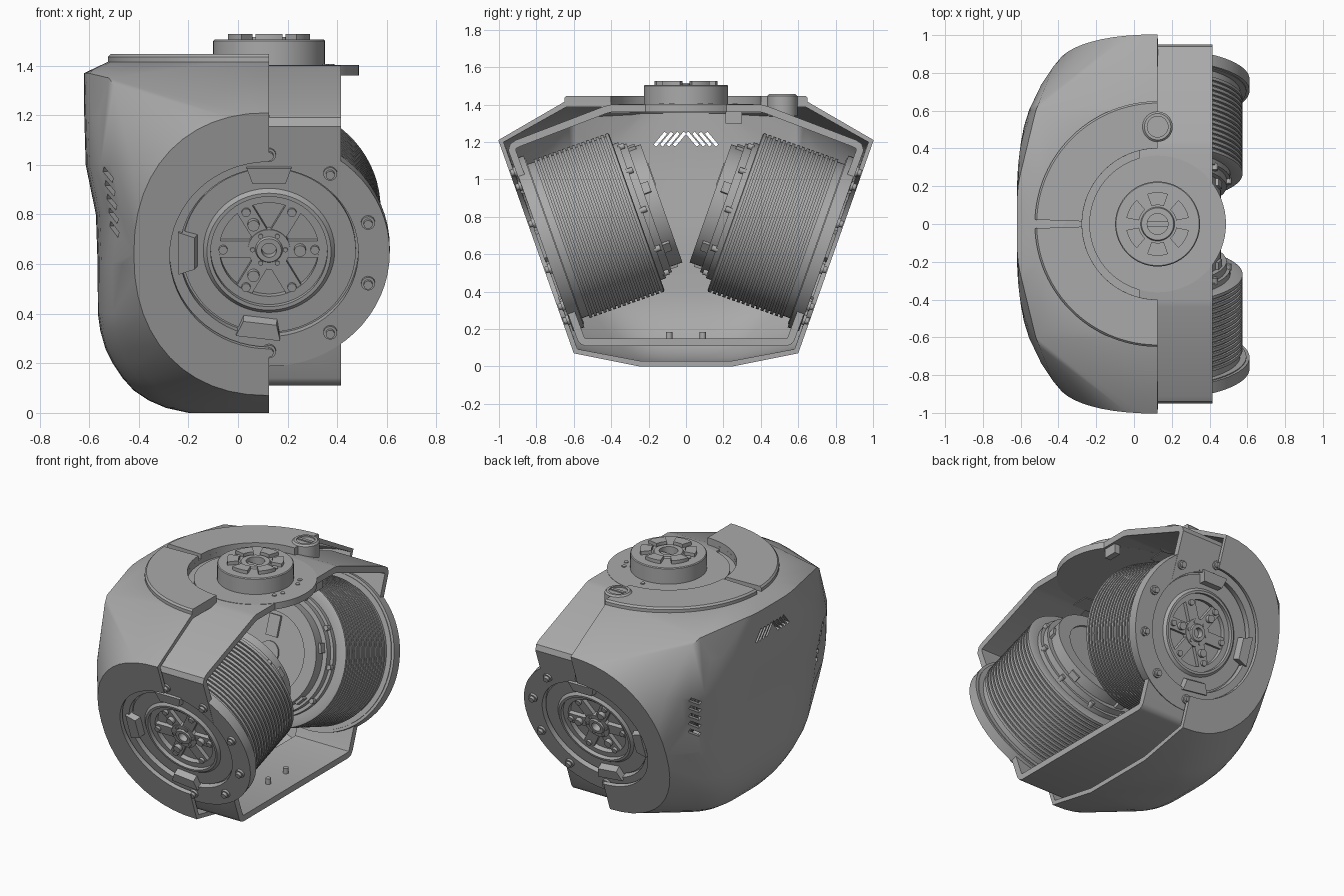
import bpy, bmesh, math
from mathutils import Matrix, Vector

if "Cube" in bpy.data.objects:
    bpy.data.objects.remove(bpy.data.objects["Cube"])

grey = bpy.data.materials.new("plain grey")
grey.use_nodes = True
grey.diffuse_color = (0.4, 0.4, 0.4, 1)
grey.node_tree.nodes["Principled BSDF"].inputs["Base Color"].default_value = (0.4, 0.4, 0.4, 1)

CX = 0.125                                   # shared axis of motors and top hub
TILT = math.atan2(0.354, 1)
Z_AXIS = Vector((0, -math.cos(TILT), -math.sin(TILT)))
X_AXIS = Vector((1, 0, 0))
SIDE = Matrix.Translation((CX, -0.8, 0.635)) @ Matrix(
    (X_AXIS, Z_AXIS.cross(X_AXIS), Z_AXIS)).transposed().to_4x4()
TOP = Matrix.Translation((CX, 0, 0))
MIRROR = Matrix.Scale(-1, 4, (0, 1, 0))


def make(name, bm, matrix=Matrix(), angle=35):
    bmesh.ops.recalc_face_normals(bm, faces=bm.faces)
    bm.transform(matrix)
    if matrix.determinant() < 0:
        bmesh.ops.reverse_faces(bm, faces=bm.faces)
    mesh = bpy.data.meshes.new(name)
    bm.to_mesh(mesh)
    bm.free()
    mesh.materials.append(grey)
    ob = bpy.data.objects.new(name, mesh)
    bpy.context.collection.objects.link(ob)
    smooth(ob, angle)
    return ob


def smooth(ob, angle=35):
    bpy.ops.object.select_all(action='DESELECT')
    ob.select_set(True)
    bpy.context.view_layer.objects.active = ob
    bpy.ops.object.shade_smooth_by_angle(angle=math.radians(angle))


def lathe(profile, sweep=360, start=0, steps=64):
    """Closed (radius, height) profile turned about z."""
    bm = bmesh.new()
    rot = Matrix.Rotation(math.radians(start), 3, 'Z')
    vs = [bm.verts.new(rot @ Vector((r, 0, h))) for r, h in profile]
    es = [bm.edges.new((a, b)) for a, b in zip(vs, vs[1:] + vs[:1])]
    bmesh.ops.spin(bm, geom=vs + es, cent=(0, 0, 0), axis=(0, 0, 1),
                   angle=math.radians(sweep), steps=steps)
    bmesh.ops.remove_doubles(bm, verts=bm.verts, dist=1e-5)
    if sweep < 360:
        bmesh.ops.holes_fill(bm, edges=[e for e in bm.edges if e.is_boundary])
    return bm


def ring(r0, r1, h0, h1, **kw):
    return lathe([(r0, h0), (r1, h0), (r1, h1), (r0, h1)], **kw)


def box(x0, x1, y0, y1, z0, z1, matrix=Matrix()):
    bm = bmesh.new()
    m = Matrix.Translation(((x0 + x1) / 2, (y0 + y1) / 2, (z0 + z1) / 2))
    bmesh.ops.create_cube(bm, size=1, matrix=matrix @ m @ Matrix.Diagonal((x1 - x0, y1 - y0, z1 - z0, 1)))
    return bm


def pair(name, build, matrix=SIDE):
    """Part on the front side and its mirror on the back side."""
    return [make("front_" + name, build(), matrix), make("back_" + name, build(), MIRROR @ matrix)]


def polar(r, deg):
    a = math.radians(deg)
    return Matrix.Rotation(a, 4, 'Z') @ Matrix.Translation((r, 0, 0))


def around(r, degs, build):
    """One mesh with a copy of a small part at each angle."""
    bm = bmesh.new()
    for d in degs:
        part = build()
        part.transform(polar(r, d))
        tmp = bpy.data.meshes.new("tmp")
        part.to_mesh(tmp)
        part.free()
        bm.from_mesh(tmp)
        bpy.data.meshes.remove(tmp)
    return bm


def finish(ob, cutters):
    """Cut the cutters out, bake the modifiers, drop the cutters."""
    for c in cutters:
        c.hide_render = True
        mod = ob.modifiers.new("cut", 'BOOLEAN')
        mod.object = c
        mod.solver = 'EXACT'
    bpy.context.view_layer.update()
    ev = ob.evaluated_get(bpy.context.evaluated_depsgraph_get())
    mesh = bpy.data.meshes.new_from_object(ev)
    ob.modifiers.clear()
    ob.data = mesh
    for c in cutters:
        bpy.data.objects.remove(c)
    smooth(ob)


# Outer cover: hull over the two tilted side faces, the top cone and the closed end
pts = []
for s in (1, -1):
    for i in range(25):
        a = math.radians(90 + 7.5 * i)
        c, d = math.cos(a), math.sin(a)
        z = 0.64 + 0.57 * math.copysign(abs(d) ** 0.9, d)
        pts.append((CX - 0.545 * abs(c) ** 0.9, s * (1 - (1.2 - z) * 0.354), z))
    pts += [(-.52, s * .6, 1.35), (-.5, s * .65, 1.32), (-.49, s * .74, 1), (-.43, s * .83, 1.02), (CX, s * .25, 0)]
for r, z in ((0.65, 1.415), (0.72, 1.37)):
    for i in range(33):
        a = math.radians(90 + 180 * i / 32)
        pts.append((CX + r * math.cos(a), r * math.sin(a), z))
for z, x, y in ((1.37, .62, .4), (1.2, .62, .62), (1, .614, .69), (.8, .601, .69), (.6, .584, .66), (.4, .565, .6),
                (.33, .555, .56), (.26, .535, .5), (.2, .505, .46), (.14, .465, .42), (.09, .42, .37),
                (.05, .36, .33), (.02, .29, .29), (0, .2, .25)):
    for i in range(-8, 9):
        pts.append((-x + 0.1 * (i / 8) ** 4, y * i / 8, z))
bm = bmesh.new()
for p in pts:
    bm.verts.new(p)
bmesh.ops.convex_hull(bm, input=bm.verts)
bmesh.ops.delete(bm, geom=[v for v in bm.verts if not v.link_faces], context='VERTS')
for v in bm.verts:                           # shallow waist across the closed end
    if 0.5 < v.co.z < 0.85 and v.co.x < -0.48:
        v.co.x += 0.028 if v.co.z > 0.7 else 0.018
bm.normal_update()
bmesh.ops.delete(bm, geom=[f for f in bm.faces if f.normal.x > 0.99], context='FACES')
cover = make("outer_cover", bm)
shell = cover.modifiers.new("wall", 'SOLIDIFY')
shell.thickness = 0.03
shell.offset = -1
cuts = pair("face_cutter", lambda: ring(0, 0.4, -0.15, 0.15))
cuts.append(make("top_cutter", ring(0, 0.4, 1.3, 1.6), TOP))
for s in (1, -1):                            # slanted vents, end wall and both corners
    for i in range(4):
        m = Matrix.Translation((-0.6, s * (0.035 + 0.034 * i), 1.215)) @ Matrix.Rotation(s * 0.7, 4, 'X')
        cuts.append(make("vent_cutter", box(-.15, .15, -.009, .009, -.045, .045, m)))
    for i in range(5):
        m = Matrix.Translation((-0.53, s * 0.66, 0.74 + 0.055 * i)) @ Matrix.Rotation(-s * 0.85, 4, 'Z') \
            @ Matrix.Rotation(0.6, 4, 'X')
        cuts.append(make("vent_cutter", box(-.12, .12, -.04, .04, -.012, .012, m)))
finish(cover, cuts)

# Raised collar on the cover, split by a slot
for start in (90, 182):
    make("cover_collar", lathe([(.4, 1.385), (.65, 1.4), (.65, 1.435), (.64, 1.446), (.4, 1.446)],
                               sweep=88, start=start, steps=32), TOP)

# Inner bracket: folded band around the frame outline
half = [(0, 1.4), (.4, 1.4), (.44, 1.39), (.91, 1.21), (.94, 1.19), (.95, 1.155), (.58, .14), (.565, .12), (.54, .11), (0, .11)]
outline = half + [(-y, z) for y, z in half[-2:0:-1]]
bm = bmesh.new()
loops = [[bm.verts.new((x, y, z)) for y, z in outline] for x in (0.03, 0.415)]
for i in range(len(outline)):
    j = (i + 1) % len(outline)
    bm.faces.new((loops[0][i], loops[0][j], loops[1][j], loops[1][i]))
band = make("inner_bracket", bm)
wall = band.modifiers.new("wall", 'SOLIDIFY')
wall.thickness = 0.04
wall.offset = -1
finish(band, pair("band_cutter", lambda: ring(0, 0.37, -0.2, 0.1)))
pair("bracket_flange", lambda: lathe(
    [(.36, -.08), (.46, -.08), (.465, -.1), (.487, -.1), (.487, -.036), (.36, -.036)]))
pair("flange_bolts", lambda: around(0.42, range(-90, 91, 36),
     lambda: lathe([(0, -.04), (.028, -.04), (.028, -.022), (.018, -.022), (.018, -.005), (0, -.005)], steps=16)))

# Motors: finned drum, stepped hub, inset outer face
fins = []
for i in range(16):
    h = -0.565 + 0.027 * i
    fins += [(0.45, h), (0.45, h + 0.017), (0.437, h + 0.017), (0.437, h + 0.027)]
pair("motor_drum", lambda: lathe(
    [(0, -.71), (.07, -.71), (.07, -.7), (.25, -.7), (.25, -.71), (.335, -.71), (.335, -.64), (.365, -.64),
     (.365, -.6), (.385, -.6), (.385, -.57), (.44, -.57)] + fins +
    [(.437, -.105), (.47, -.105), (.47, -.075), (.35, -.075), (.35, -.06), (.265, -.06), (.25, -.045),
     (.235, -.045), (.235, -.1), (0, -.1)], steps=72))
pair("drum_bolts", lambda: around(0.375, range(0, 360, 36), lambda: ring(0, 0.016, -0.625, -0.59, steps=12)))
pair("hub_tabs", lambda: around(0.335, range(18, 360, 60), lambda: box(-.02, .015, -.03, .03, -.68, -.63)))
pair("connector_plate", lambda: box(-.04, .04, .1, .23, -.715, -.7))
pair("rotor_hub", lambda: lathe(
    [(.03, -.1), (.03, -.06), (.05, -.06), (.055, -.07), (.085, -.07), (.085, -.1)], steps=32))
pair("rotor_spokes", lambda: around(0.16, range(0, 360, 60), lambda: box(-.09, .08, -.035, .035, -.1, -.075)))
pair("rotor_rim", lambda: ring(0.2, 0.236, -0.1, -0.07))
pair("rotor_bolts", lambda: around(0.185, range(0, 360, 60), lambda: ring(0, 0.018, -.08, -.06, steps=12)))
pair("rotor_pins", lambda: around(0.125, range(0, 360, 120), lambda: ring(0, 0.024, -.08, -.05, steps=12)))
pair("hub_screws", lambda: around(0.066, range(0, 360, 60), lambda: ring(0, 0.01, -.08, -.064, steps=8)))


def clip():
    bm = box(-.04, .04, -.09, .09, -.07, -.02)
    for v in bm.verts:
        if v.co.x < 0:
            v.co.y *= 0.75
        if v.co.z > -0.03:
            v.co.x = max(v.co.x, -0.025)
    return bm


pair("face_clips", lambda: around(0.325, (90, 180, 263), clip))

# Top hub with raised pads
make("top_plate", lathe([(0, 1.36), (.362, 1.36), (.362, 1.402), (0, 1.402)]), TOP)
make("top_ledge", ring(0.3, 0.43, 1.355, 1.385, sweep=180, start=90, steps=32), TOP)
make("top_hub", lathe([(.055, 1.38), (.225, 1.38), (.225, 1.5), (.22, 1.505), (.09, 1.505), (.085, 1.515),
                       (.055, 1.515)]), TOP)
for i in range(6):
    make("hub_pad", ring(0.1, 0.168, 1.495, 1.527, sweep=38, start=60 * i + 11, steps=8), TOP)
make("hub_ears", around(0.135, (0, 180), lambda: ring(0, 0.022, 1.49, 1.51, steps=16)), TOP)
make("hub_core_bar", box(-.055, .055, -.012, .012, 1.4, 1.49), TOP)
make("plate_screws", around(0.262, (30, -30, 90, 17, -17), lambda: ring(0, 0.014, 1.39, 1.407, steps=10)), TOP)

# Round port on the top and its slotted cap
PORT = Matrix.Translation((CX, 0.515, 0))
make("port_collar", lathe([(0, 1.34), (.08, 1.34), (.08, 1.446), (.07, 1.456), (.055, 1.456), (.055, 1.448),
                           (0, 1.448)], steps=40), PORT)
make("port_bar", box(-.05, .05, -.01, .01, 1.44, 1.455), PORT)

# Small fittings inside the frame
for y in (-0.09, 0.09):
    make("floor_pin", ring(0, 0.017, 0.12, 0.185, steps=16), Matrix.Translation((0.28, y, 0)))
make("ceiling_socket", box(0.36, 0.4, 0.21, 0.3, 1.3, 1.37))
